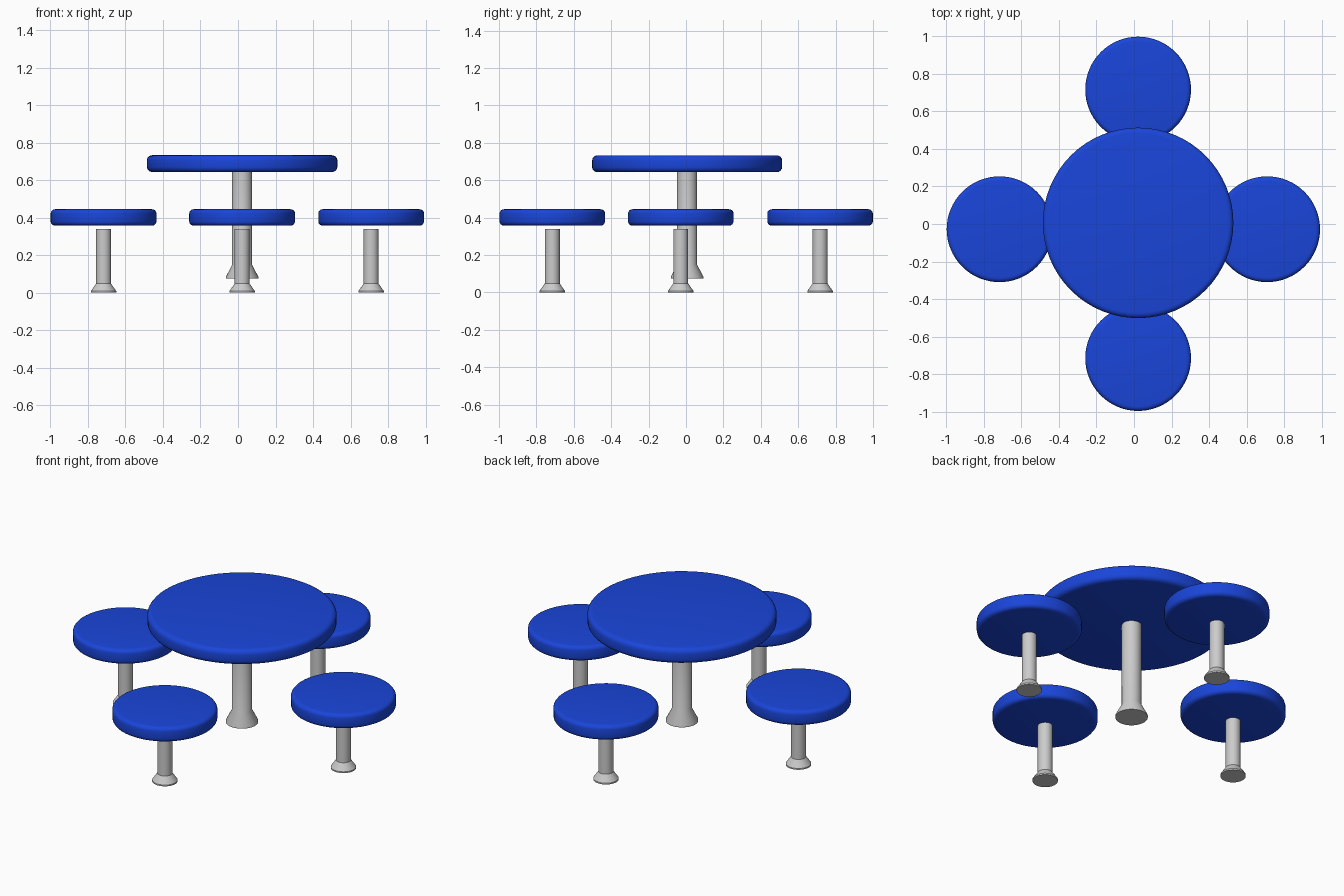
import bpy, bmesh, math

if "Cube" in bpy.data.objects:
    bpy.data.objects.remove(bpy.data.objects["Cube"])

blue = bpy.data.materials.new("blue_plastic")
blue.diffuse_color = (0.01, 0.06, 0.7, 1)
blue.use_nodes = True
blue.node_tree.nodes["Principled BSDF"].inputs["Base Color"].default_value = blue.diffuse_color


def lathe(name, profile, loc, mat=None, sides=64):
    """Closed solid of revolution from (radius, z) points, bottom to top."""
    bm = bmesh.new()
    rings = []
    for r, z in profile:
        rings.append([bm.verts.new((r * math.cos(2 * math.pi * i / sides),
                                    r * math.sin(2 * math.pi * i / sides), z))
                      for i in range(sides)])
    for a, b in zip(rings, rings[1:]):
        for i in range(sides):
            j = (i + 1) % sides
            bm.faces.new((a[i], a[j], b[j], b[i]))
    bm.faces.new(rings[0][::-1])
    bm.faces.new(rings[-1])
    mesh = bpy.data.meshes.new(name)
    bm.to_mesh(mesh)
    bm.free()
    ob = bpy.data.objects.new(name, mesh)
    ob.location = loc
    bpy.context.collection.objects.link(ob)
    if mat:
        mesh.materials.append(mat)
    bpy.ops.object.select_all(action='DESELECT')
    ob.select_set(True)
    bpy.context.view_layer.objects.active = ob
    bpy.ops.object.shade_smooth_by_angle(angle=math.radians(30))
    return ob


def disc_profile(radius, z0, z1, rx, rz, steps=4):
    """Disc section with rounded rims."""
    arc = [math.pi / 2 * i / steps for i in range(steps + 1)]
    low = [(radius - rx + rx * math.sin(a), z0 + rz - rz * math.cos(a)) for a in arc]
    return low + [(r, z0 + z1 - z) for r, z in reversed(low)]


def post_profile(radius, foot_radius, z0, foot_top, z1):
    """Straight post with a flared foot."""
    return [(foot_radius, z0), (foot_radius, z0 + 0.008),
            (radius, foot_top), (radius, z1)]


# Table
centre = (0.022, 0.006, 0)
lathe("table_top", disc_profile(0.508, 0.643, 0.733, 0.03, 0.027), centre, blue)
lathe("table_post", post_profile(0.053, 0.087, 0.075, 0.15, 0.645), centre)

# Four stools around the table
stools = {"left": (-0.717, -0.028, 0), "right": (0.71, -0.028, 0),
          "front": (0.022, -0.715, 0), "back": (0.022, 0.717, 0)}
for side, loc in stools.items():
    lathe(side + "_seat", disc_profile(0.282, 0.357, 0.445, 0.025, 0.022), loc, blue)
    lathe(side + "_stool_post", post_profile(0.04, 0.068, 0, 0.048, 0.34), loc)
